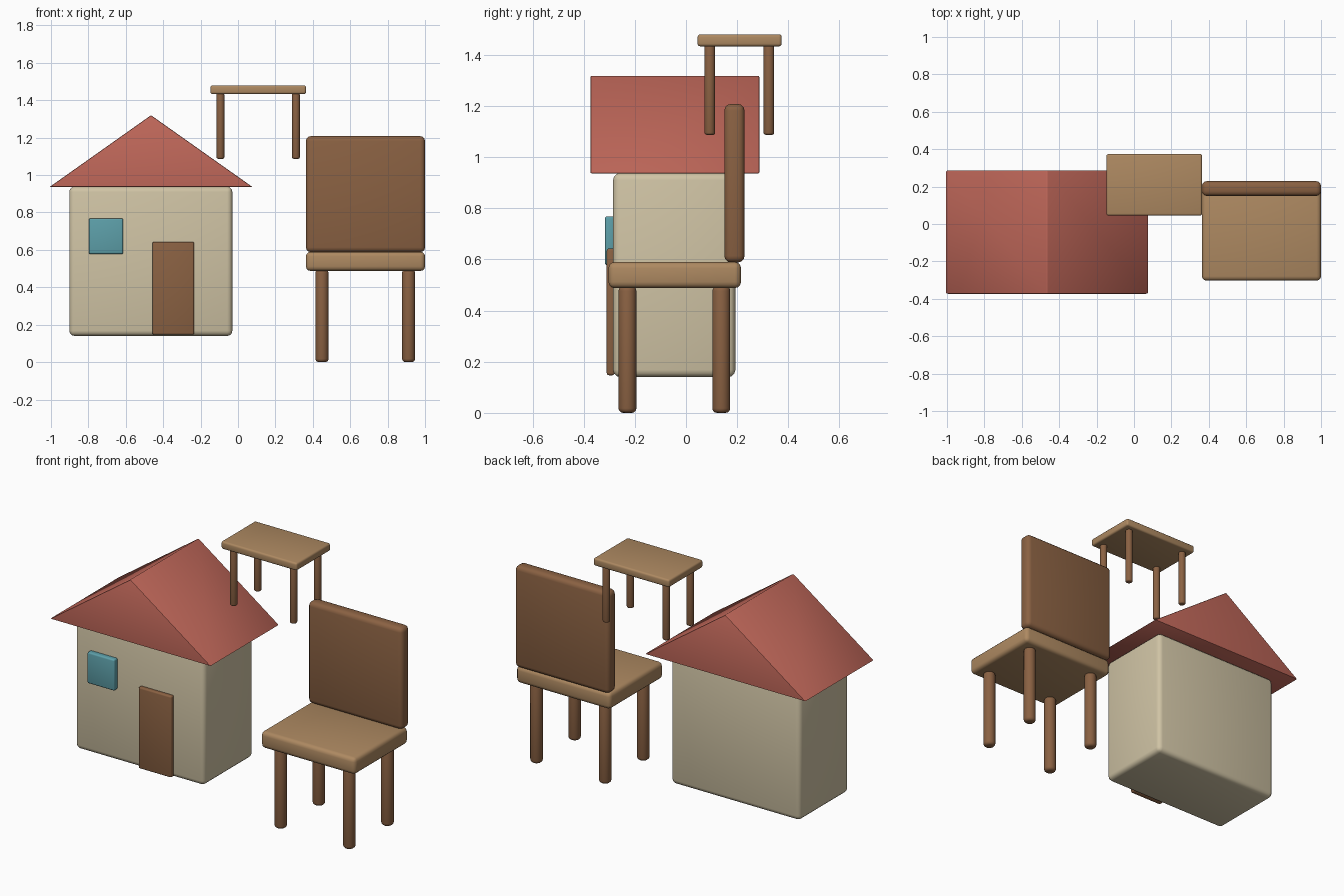
import bpy, bmesh, math
from mathutils import Matrix, Vector

if "Cube" in bpy.data.objects:
    bpy.data.objects.remove(bpy.data.objects["Cube"])


def material(name, rgb):
    m = bpy.data.materials.new(name)
    m.diffuse_color = (*rgb, 1)
    m.use_nodes = True
    m.node_tree.nodes["Principled BSDF"].inputs["Base Color"].default_value = m.diffuse_color
    return m


CREAM = material("cream wall", (0.63, 0.55, 0.375))
RED = material("roof red", (0.52, 0.135, 0.10))
BROWN = material("dark wood", (0.255, 0.12, 0.055))
TAN = material("light wood", (0.42, 0.25, 0.12))
BLUE = material("window blue", (0.11, 0.35, 0.40))


def finish(name, bm, mat, bevel, segments=3):
    """Turn a bmesh into an object with softened, smooth-shaded edges."""
    bmesh.ops.recalc_face_normals(bm, faces=bm.faces)
    mesh = bpy.data.meshes.new(name)
    bm.to_mesh(mesh)
    bm.free()
    mesh.materials.append(mat)
    ob = bpy.data.objects.new(name, mesh)
    bpy.context.collection.objects.link(ob)
    mod = ob.modifiers.new("soft edges", "BEVEL")
    mod.width, mod.segments = bevel, segments
    mod.limit_method, mod.angle_limit = "ANGLE", math.radians(40)
    bpy.ops.object.select_all(action="DESELECT")
    ob.select_set(True)
    bpy.context.view_layer.objects.active = ob
    bpy.ops.object.modifier_apply(modifier=mod.name)
    bpy.ops.object.shade_smooth_by_angle(angle=math.radians(35))
    return ob


def box(name, x, y, z, mat, bevel):
    """Rounded box from (min, max) pairs."""
    bm = bmesh.new()
    lo, hi = Vector((x[0], y[0], z[0])), Vector((x[1], y[1], z[1]))
    bmesh.ops.create_cube(bm, size=1, matrix=Matrix.Translation((lo + hi) / 2)
                          @ Matrix.Diagonal((*(hi - lo), 1)))
    return finish(name, bm, mat, bevel)


def legs(name, xs, ys, z, radius, bevel):
    """Four round legs at every combination of xs and ys."""
    for side, x in zip(("left", "right"), xs):
        for end, y in zip(("front", "back"), ys):
            bm = bmesh.new()
            bmesh.ops.create_cone(
                bm, cap_ends=True, segments=24, radius1=radius, radius2=radius,
                depth=z[1] - z[0], matrix=Matrix.Translation((x, y, sum(z) / 2)))
            finish(f"{name}_{end}_{side}", bm, BROWN, bevel)


# House
box("house_walls", (-0.902, -0.03), (-0.285, 0.193), (0.14, 0.938), CREAM, 0.028)
box("house_door", (-0.457, -0.234), (-0.31, -0.279), (0.147, 0.643), BROWN, 0.009)
box("house_window", (-0.797, -0.614), (-0.317, -0.279), (0.578, 0.768), BLUE, 0.009)

# Gable roof: a triangle extruded front to back
bm = bmesh.new()
tri = bm.faces.new([bm.verts.new((x, -0.374, z)) for x, z in
                    ((-1.008, 0.936), (0.078, 0.936), (-0.465, 1.32))])
ext = bmesh.ops.extrude_face_region(bm, geom=[tri])
bmesh.ops.translate(bm, vec=(0, 0.661, 0),
                    verts=[v for v in ext["geom"] if isinstance(v, bmesh.types.BMVert)])
finish("house_roof", bm, RED, 0.006, 2)

# Chair
box("chair_seat", (0.363, 1.0), (-0.303, 0.215), (0.488, 0.59), TAN, 0.024)
box("chair_back", (0.363, 1.0), (0.15, 0.229), (0.588, 1.208), BROWN, 0.026)
legs("chair_leg", (0.449, 0.912), (-0.229, 0.138), (0.0, 0.495), 0.035, 0.018)

# Table
box("table_top", (-0.147, 0.364), (0.045, 0.374), (1.433, 1.48), TAN, 0.011)
legs("table_leg", (-0.094, 0.31), (0.093, 0.324), (1.087, 1.438), 0.021, 0.009)
